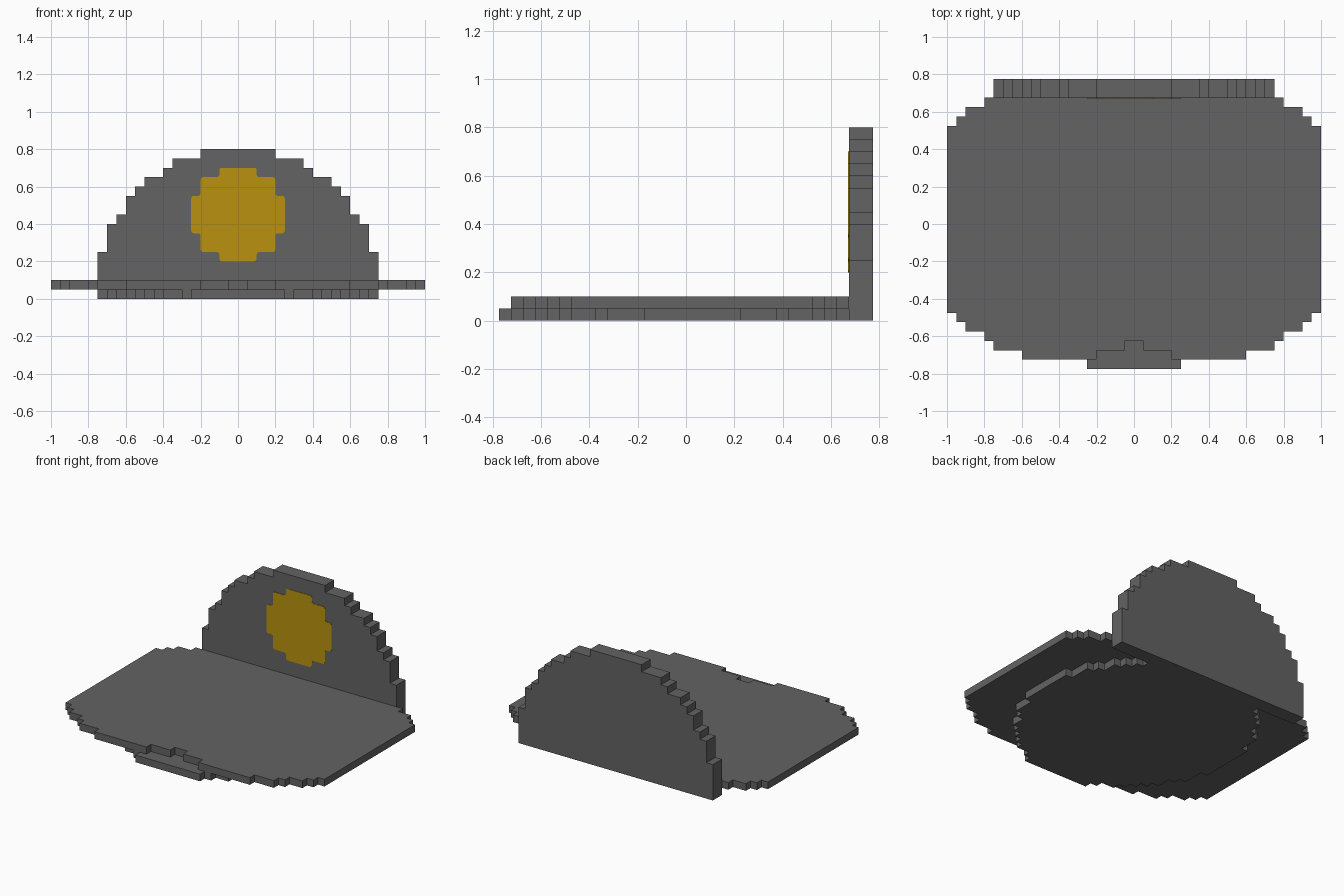
import bpy, bmesh
from mathutils import Vector

if "Cube" in bpy.data.objects:
    bpy.data.objects.remove(bpy.data.objects["Cube"])


def material(name, rgb):
    m = bpy.data.materials.new(name)
    m.diffuse_color = (*rgb, 1.0)
    m.use_nodes = True
    m.node_tree.nodes["Principled BSDF"].inputs["Base Color"].default_value = m.diffuse_color
    return m


grey = material("dark_grey", (0.125, 0.125, 0.125))
gold = material("gold", (0.49, 0.29, 0.005))


def steps(start, rows):
    """Right half of a stepped outline; rows are (end, half_width)."""
    pts, lo = [], start
    for hi, w in rows:
        pts += [(w, lo), (w, hi)]
        lo = hi
    return pts


def prism(name, half, mat, place, depth, rounding=0.0):
    """Mirror a half outline about x = 0 and extrude it along depth."""
    outline = half + [(-x, v) for x, v in reversed(half)]
    bm = bmesh.new()
    bm.faces.new([bm.verts.new(place(x, v)) for x, v in outline])
    if rounding:
        bmesh.ops.bevel(bm, geom=bm.verts[:], offset=rounding, segments=3,
                        profile=0.5, affect='VERTICES')
    ext = bmesh.ops.extrude_face_region(bm, geom=bm.faces[:], use_keep_orig=True)
    moved = [g for g in ext["geom"] if isinstance(g, bmesh.types.BMVert)]
    bmesh.ops.translate(bm, verts=moved, vec=Vector(depth))
    bmesh.ops.recalc_face_normals(bm, faces=bm.faces[:])
    mesh = bpy.data.meshes.new(name)
    bm.to_mesh(mesh)
    bm.free()
    mesh.materials.append(mat)
    obj = bpy.data.objects.new(name, mesh)
    bpy.context.collection.objects.link(obj)
    return obj


# Upright arched back panel
back = steps(0.0, [(0.25, 0.75), (0.4, 0.7), (0.45, 0.65), (0.55, 0.6), (0.6, 0.55),
                   (0.65, 0.5), (0.7, 0.4), (0.75, 0.35), (0.8, 0.2)])
prism("back_panel", back, grey, lambda x, z: (x, 0.675, z), (0, 0.1, 0))

# Painted round emblem on the panel front
disc = steps(0.2, [(0.25, 0.1), (0.35, 0.2), (0.55, 0.25), (0.65, 0.2), (0.7, 0.1)])
prism("gold_disc", disc, gold, lambda x, z: (x, 0.675, z), (0, -0.003, 0), 0.014)

# Wide top slab with a stepped notch in the front edge
notch = [(0.05, -0.625), (0.05, -0.675), (0.2, -0.675), (0.2, -0.725)]
slab = notch + steps(-0.725, [(-0.675, 0.6), (-0.625, 0.75), (-0.575, 0.8), (-0.525, 0.9),
                              (-0.475, 0.95), (0.525, 1.0), (0.575, 0.95), (0.625, 0.9),
                              (0.675, 0.8)])
prism("top_slab", slab, grey, lambda x, y: (x, y, 0.05), (0, 0, 0.05))

# Round foot under the slab, running into the back panel
foot = steps(-0.775, [(-0.725, 0.25), (-0.675, 0.3), (-0.625, 0.4), (-0.575, 0.45),
                      (-0.525, 0.5), (-0.475, 0.55), (-0.375, 0.6), (-0.325, 0.65),
                      (-0.175, 0.7), (0.225, 0.75), (0.375, 0.7), (0.425, 0.65),
                      (0.525, 0.6), (0.575, 0.55), (0.625, 0.5), (0.675, 0.45)])
prism("round_foot", foot, grey, lambda x, y: (x, y, 0.0), (0, 0, 0.05))
